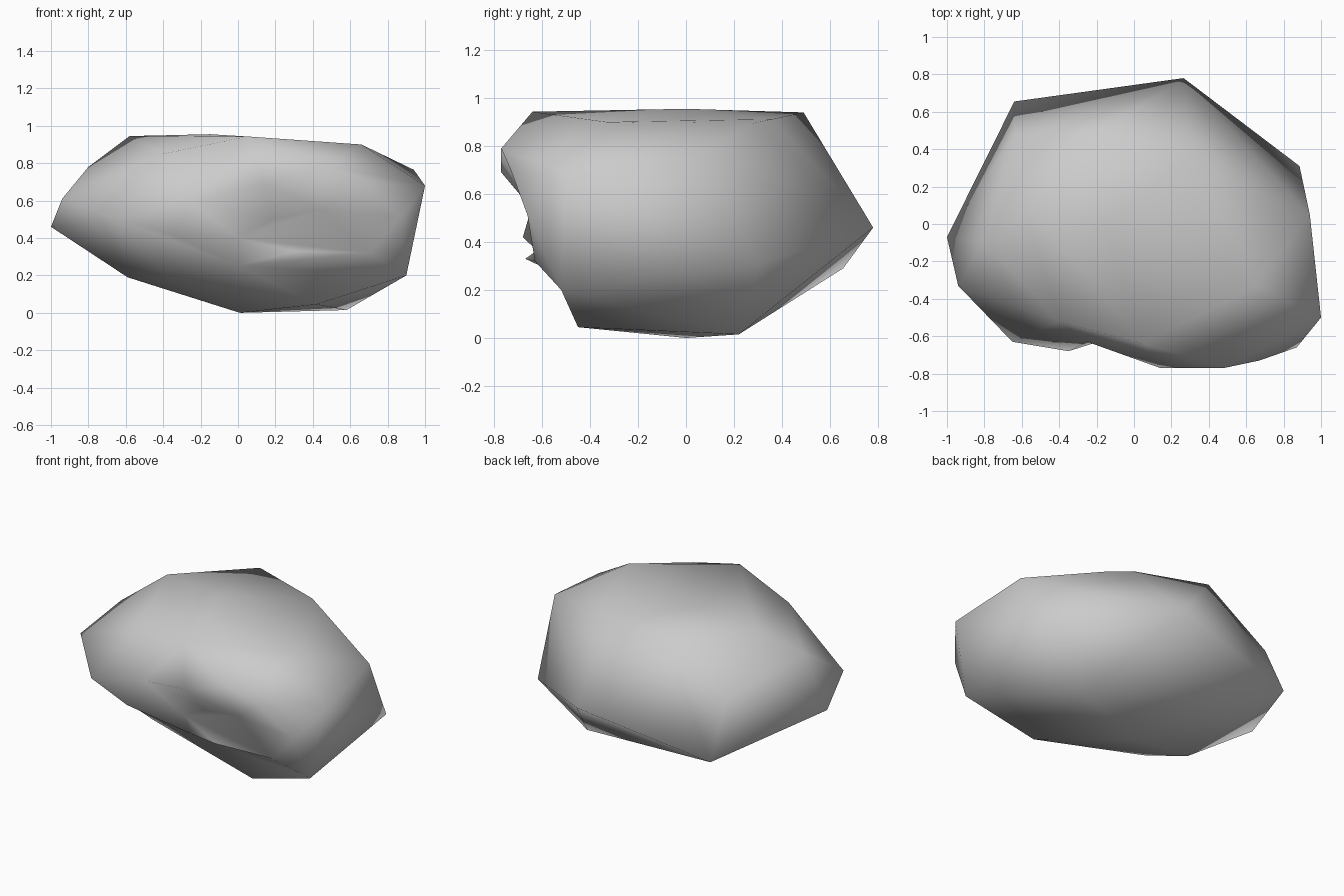
import bpy, bmesh

old = bpy.data.objects.get("Cube")
if old:
    bpy.data.objects.remove(old)

# Corner points of the boulder, by region
crown = [(-.58, .08, .945), (-.18, .49, .94), (.3, .36, .912), (.44, .28, .895), (.05, -.64, .943),
         (.66, -.33, .9), (-.15, 0, .955), (-.4, -.52, .85)]
left_side = [(.94, .05, .765), (1, -.5, .68), (.87, -.66, .51), (.9, -.52, .2), (.885, .31, .31)]
front = [(.67, -.73, .7), (.48, -.77, .79), (.14, -.77, .69), (-.35, -.68, .42),
         (-.65, -.63, .5), (.3, -.67, .33), (.7, -.63, .32)]
right_side = [(-.94, -.33, .61), (-1, -.07, .46), (-.8, -.1, .78)]
rear = [(-.64, .655, .29), (.265, .78, .46), (-.64, .48, .65)]
base = [(.58, .22, .015), (.01, 0, 0), (.42, -.45, .045), (-.59, -.2, .19), (-.38, -.36, .19)]

# Points of the worn front hollow, each with the depth it is pressed in
hollow = [((0, -.65, .25), .15), ((0, -.73, .4), .16), ((.18, -.76, .5), .15),
          ((.45, -.76, .55), .11), ((-.25, -.74, .59), .11)]

# Boulder body: outer shell first, then the hollow pressed inward
bm = bmesh.new()
for p in crown + left_side + front + right_side + rear + base:
    bm.verts.new(p)
pressed = [(bm.verts.new(p), depth) for p, depth in hollow]
hull = bmesh.ops.convex_hull(bm, input=bm.verts)
for v, depth in pressed:
    v.co.y += depth
inner = {g for g in hull["geom_interior"] + hull["geom_unused"] if isinstance(g, bmesh.types.BMVert)}
bmesh.ops.delete(bm, geom=list(inner), context='VERTS')
bmesh.ops.recalc_face_normals(bm, faces=bm.faces[:])

mesh = bpy.data.meshes.new("boulder")
bm.to_mesh(mesh)
bm.free()
boulder = bpy.data.objects.new("boulder", mesh)
bpy.context.collection.objects.link(boulder)

# Stone colour
stone = bpy.data.materials.new("grey stone")
stone.use_nodes = True
stone.diffuse_color = (.6, .6, .6, 1)
stone.node_tree.nodes["Principled BSDF"].inputs["Base Color"].default_value = (.6, .6, .6, 1)
mesh.materials.append(stone)

# Fully smooth surface
mesh.shade_smooth()
